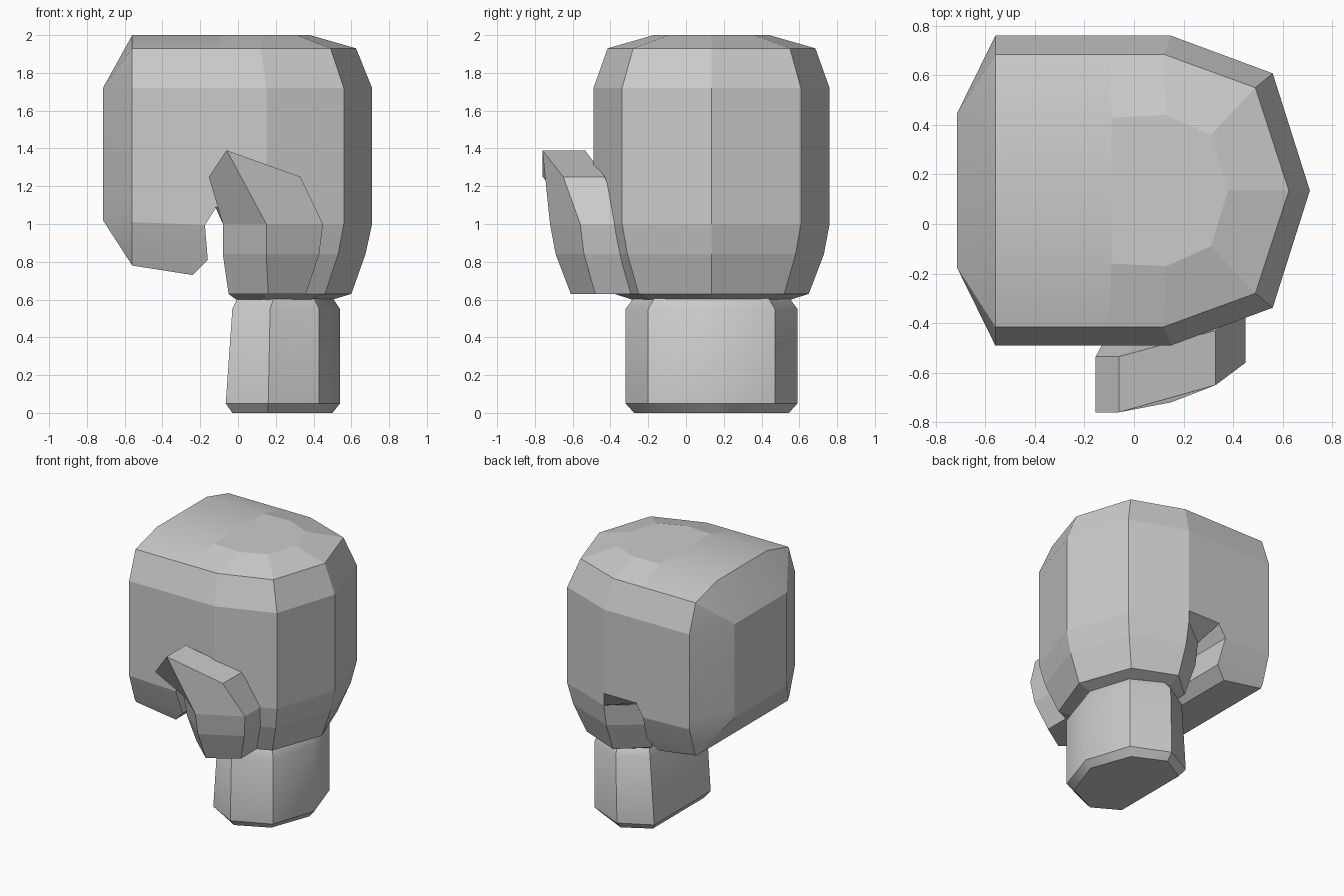
import bpy, bmesh
from math import radians

if "Cube" in bpy.data.objects:
    bpy.data.objects.remove(bpy.data.objects["Cube"])

CY = 0.135  # depth centre of the hand


def loft(name, rings, smooth=None):
    """Skin a list of equal-length closed rings and close both ends with a ladder of faces."""
    bm = bmesh.new()
    loops = [[bm.verts.new(p) for p in ring] for ring in rings]
    n = len(rings[0])
    for a, b in zip(loops, loops[1:]):
        for i in range(n):
            j = (i + 1) % n
            bm.faces.new((a[i], a[j], b[j], b[i]))
    for loop in (loops[0], loops[-1]):
        for i in range(n // 2):
            face = [loop[i], loop[i + 1], loop[n - 2 - i], loop[n - 1 - i]]
            face = list(dict.fromkeys(face))
            if len(face) > 2:
                bm.faces.new(face)
    bmesh.ops.remove_doubles(bm, verts=bm.verts, dist=0.0005)
    bmesh.ops.recalc_face_normals(bm, faces=bm.faces)
    mesh = bpy.data.meshes.new(name)
    bm.to_mesh(mesh)
    bm.free()
    ob = bpy.data.objects.new(name, mesh)
    bpy.context.collection.objects.link(ob)
    if smooth:
        bpy.ops.object.select_all(action='DESELECT')
        ob.select_set(True)
        bpy.context.view_layer.objects.active = ob
        bpy.ops.object.shade_smooth_by_angle(angle=radians(smooth))
    return ob


def plan_ring(z, half):
    """Horizontal ring mirrored front to back; the last half point lies on the centre line."""
    front = [(x, CY - y, z) for x, y in half]
    back = [(x, CY + y, z) for x, y in half[-2::-1]]
    return front + back


# Palm and heel of the hand
full = [(.15, .625), (.56, .473), (.71, 0)]
palm = [
    (.60, [(-.01, .30), (.14, .42), (.38, .32), (.50, 0)]),
    (.63, [(-.05, .34), (.15, .515), (.46, .385), (.60, 0)]),
    (.84, [(-.08, .42), (.15, .595), (.53, .445), (.675, 0)]),
    (1.00, [(-.08, .445)] + full),
    (1.09, [(-.12, .625)] + full),
    (1.30, [(-.12, .625)] + full),
    (1.72, [(-.12, .625)] + full),
    (1.93, [(-.10, .55), (.12, .55), (.49, .415), (.625, 0)]),
    (2.00, [(-.09, .295), (.13, .305), (.31, .225), (.38, 0)]),
]
loft("palm", [plan_ring(z, h) for z, h in palm])


# Folded fingers: levels from top to fingertip, lofted along x
def finger_ring(levels):
    front = [(x, CY - y, z) for x, y, z in levels]
    back = [(x, CY + y, z) for x, y, z in reversed(levels)]
    return front + back


tip = [(-.09, .295, 2.0), (-.10, .55, 1.93), (-.12, .625, 1.72), (-.12, .625, 1.08),
       (-.175, .625, .995), (-.16, .56, .81), (-.24, .53, .73)]
knuckle = [(-.56, .295, 2.0), (-.56, .55, 1.93), (-.56, .625, 1.72), (-.56, .625, 1.08),
           (-.56, .625, 1.01), (-.56, .56, .81), (-.56, .54, .78)]
end = [(-.715, .31, z) for z in (1.72, 1.72, 1.72, 1.08, 1.02, 1.02, 1.02)]
loft("fingers", [finger_ring(r) for r in (tip, knuckle, end)], smooth=18)

# Thumb laid across the front: left, middle, right, then the same on the inner side
thumb = [
    [(-.05, -.42, .63), (.16, -.61, .63), (.36, -.48, .63),
     (.36, -.2, .63), (.16, -.2, .63), (-.05, -.2, .63)],
    [(-.08, -.49, .84), (.15, -.69, .84), (.43, -.54, .84),
     (.43, -.28, .84), (.15, -.28, .84), (-.08, -.28, .84)],
    [(-.08, -.53, 1.0), (.15, -.72, 1.0), (.45, -.56, 1.0),
     (.45, -.34, 1.0), (.15, -.40, 1.0), (-.08, -.40, 1.0)],
    [(-.155, -.76, 1.25), (-.06, -.76, 1.39), (.33, -.65, 1.25),
     (.33, -.43, 1.25), (-.06, -.535, 1.39), (-.155, -.535, 1.25)],
]
loft("thumb", thumb)

# Wrist cuff with bevelled ends
cuff = [
    (.00, [(-.03, .30), (.16, .41), (.39, .30), (.50, 0)]),
    (.05, [(-.065, .335), (.16, .455), (.43, .335), (.54, 0)]),
    (.55, [(-.03, .335), (.17, .455), (.43, .335), (.54, 0)]),
    (.61, [(0, .30), (.19, .41), (.40, .30), (.50, 0)]),
]
loft("wrist", [plan_ring(z, h) for z, h in cuff], smooth=38)
